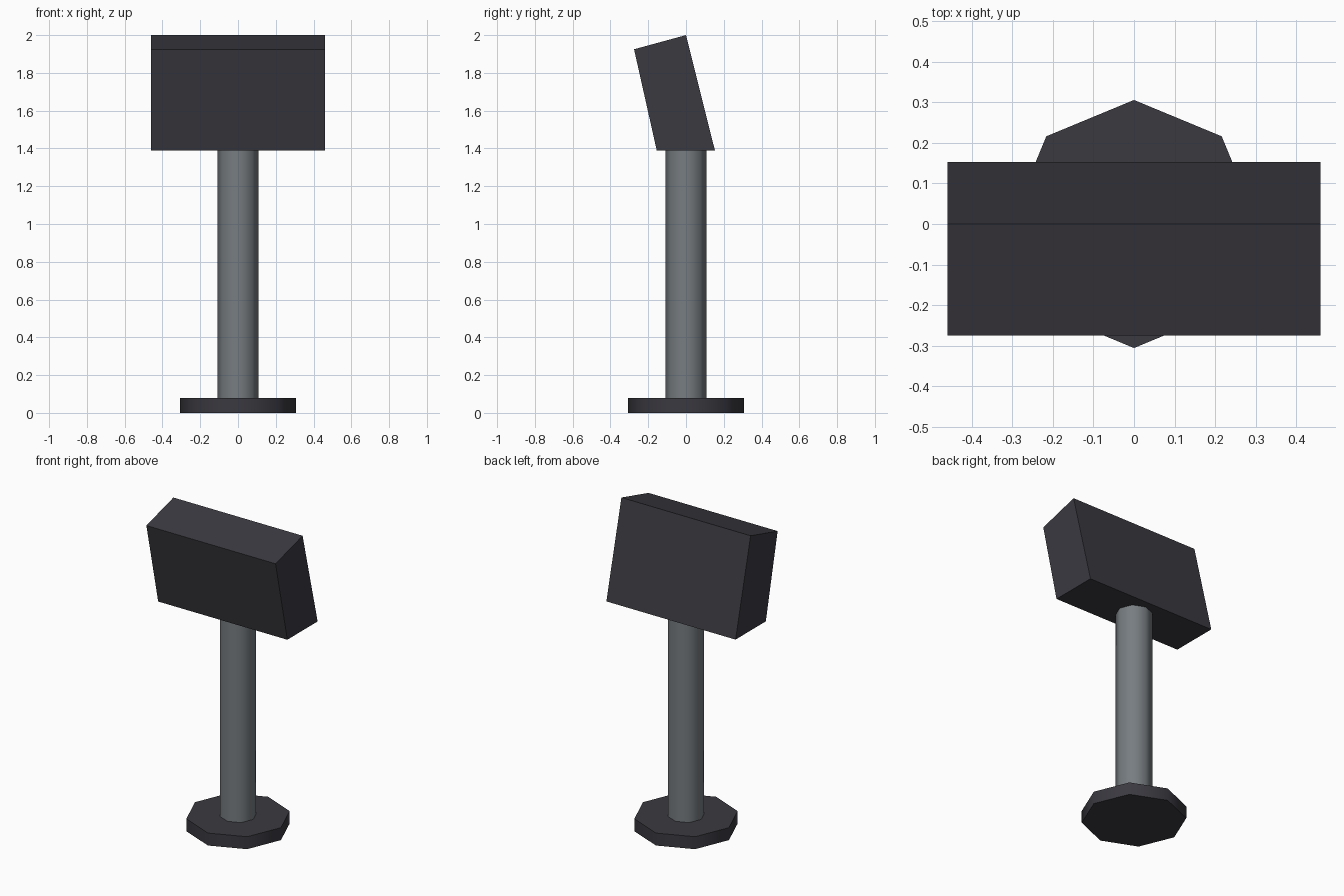
import bpy, math

if "Cube" in bpy.data.objects:
    bpy.data.objects.remove(bpy.data.objects["Cube"])


def material(name, rgb):
    m = bpy.data.materials.new(name)
    m.diffuse_color = (*rgb, 1)
    m.use_nodes = True
    m.node_tree.nodes["Principled BSDF"].inputs["Base Color"].default_value = m.diffuse_color
    return m


dark = material("dark charcoal", (0.043, 0.041, 0.051))
steel = material("steel grey", (0.185, 0.205, 0.22))


def octagon_column(name, radius, z0, z1, mat):
    """Eight-sided column with corners on the axes and soft-shaded sides."""
    bpy.ops.mesh.primitive_cylinder_add(vertices=8, radius=radius, depth=z1 - z0,
                                        location=(0, 0, (z0 + z1) / 2))
    ob = bpy.context.object
    ob.name = name
    ob.data.materials.append(mat)
    bpy.ops.object.shade_smooth_by_angle(angle=math.radians(60))
    return ob


# Foot plate and post
octagon_column("base_plate", 0.306, 0.0, 0.08, dark)
octagon_column("post", 0.108, 0.08, 1.39, steel)

# Leaning head: side profile (y, z) extruded across x
profile = [(-0.155, 1.39), (0.153, 1.39), (0.0, 2.0), (-0.275, 1.925)]
half_width = 0.46
n = len(profile)
verts = [(x, y, z) for x in (-half_width, half_width) for y, z in profile]
faces = [tuple(reversed(range(n))), tuple(range(n, 2 * n))]
faces += [(i, (i + 1) % n, (i + 1) % n + n, i + n) for i in range(n)]
mesh = bpy.data.meshes.new("display_head")
mesh.from_pydata(verts, [], faces)
mesh.materials.append(dark)
bpy.context.collection.objects.link(bpy.data.objects.new("display_head", mesh))
